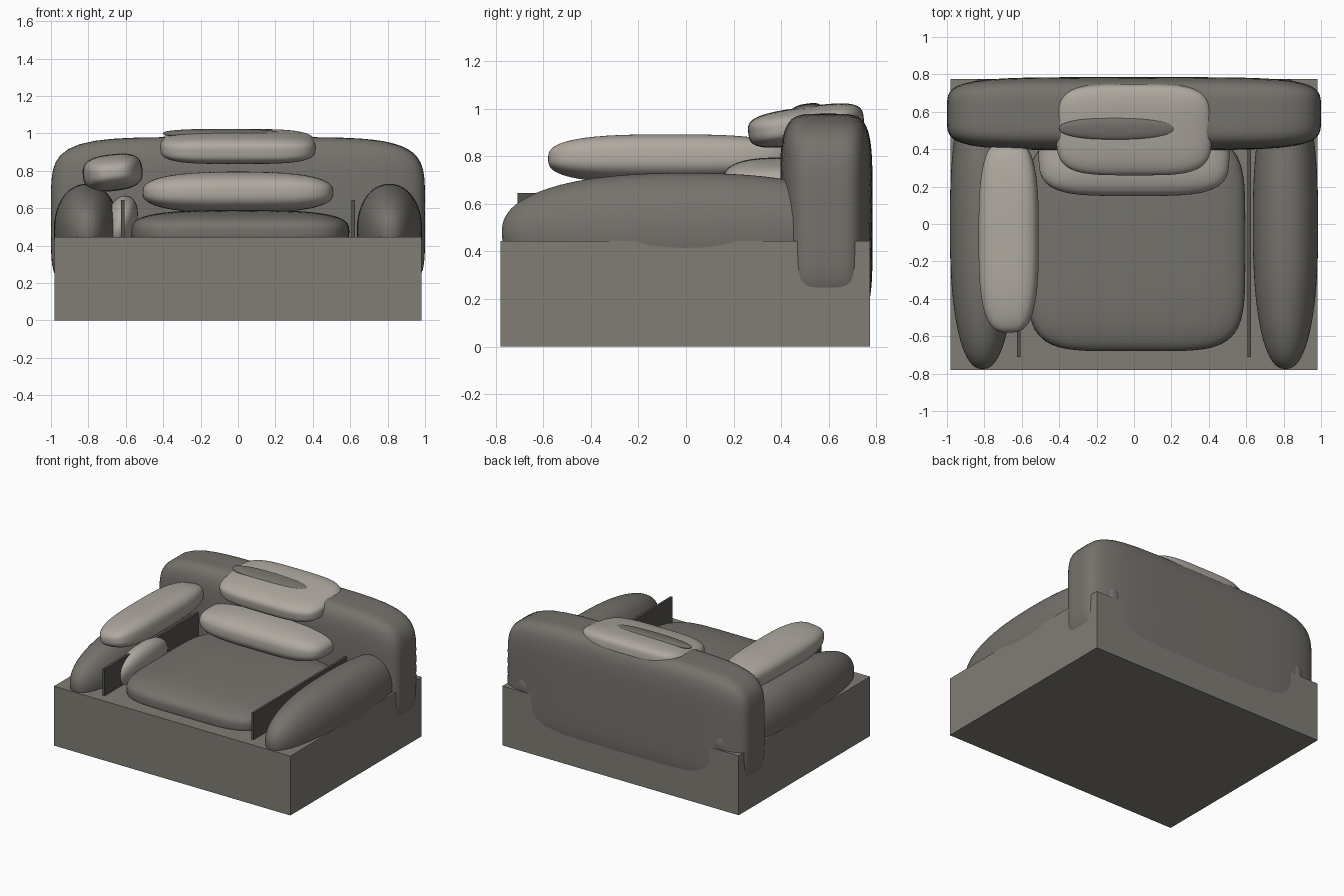
import bpy, bmesh, math
from mathutils import Matrix, Vector, Euler

if "Cube" in bpy.data.objects:
    bpy.data.objects.remove(bpy.data.objects["Cube"])


def mat(name, r, g, b):
    m = bpy.data.materials.new(name)
    m.diffuse_color = (r, g, b, 1)
    m.use_nodes = True
    m.node_tree.nodes["Principled BSDF"].inputs["Base Color"].default_value = m.diffuse_color
    return m


BASE = mat("base fabric", 0.215, 0.205, 0.175)
FABRIC = mat("grey upholstery", 0.18, 0.17, 0.15)
LIGHT = mat("light cushion", 0.43, 0.395, 0.35)
DARK = mat("dark panel", 0.09, 0.085, 0.075)


def finish(name, bm, material, smooth):
    me = bpy.data.meshes.new(name)
    bm.to_mesh(me)
    bm.free()
    for p in me.polygons:
        p.use_smooth = smooth
    me.materials.append(material)
    ob = bpy.data.objects.new(name, me)
    bpy.context.collection.objects.link(ob)
    return ob


def box(name, lo, hi, material):
    bm = bmesh.new()
    bmesh.ops.create_cube(bm, size=1)
    lo, hi = Vector(lo), Vector(hi)
    for v in bm.verts:
        v.co = Vector([(lo[i] + hi[i]) / 2 + v.co[i] * (hi[i] - lo[i]) for i in range(3)])
    return finish(name, bm, material, False)


def puff(name, center, half, material, outline=0.5, section=0.7, axis=2, rot=(0, 0, 0)):
    """Padded shape: rounded outline around the thin axis, softer section along it."""
    bm = bmesh.new()
    bmesh.ops.create_icosphere(bm, subdivisions=5, radius=1)
    a, b = [i for i in range(3) if i != axis]
    turn = Matrix.Translation(center) @ Euler([math.radians(r) for r in rot]).to_matrix().to_4x4()
    for v in bm.verts:
        d = v.co.normalized()
        flat = (abs(d[a]) ** (2 / outline) + abs(d[b]) ** (2 / outline)) ** (outline / section)
        r = (flat + abs(d[axis]) ** (2 / section)) ** (-section / 2)
        v.co = turn @ Vector([d[i] * r * half[i] for i in range(3)])
    return finish(name, bm, material, True)


# Base block
box("base", (-0.98, -0.78, 0), (0.98, 0.775, 0.445), BASE)

# Backrest and seat
puff("backrest", (0, 0.59, 0.54), (1.0, 0.195, 0.44), FABRIC, 0.36, 0.4, axis=1)
puff("seat_cushion", (0.01, -0.1, 0.475), (0.585, 0.58, 0.115), FABRIC, 0.4, 0.65)

# Padded arms with thin inner panels
for side, s in (("left", -1), ("right", 1)):
    puff(side + "_arm", (s * 0.81, 0, 0.48), (0.175, 0.775, 0.25), FABRIC, 0.95, 0.85, axis=1)
    xs = sorted((s * 0.608, s * 0.625))
    box(side + "_inner_panel", (xs[0], -0.71, 0.3), (xs[1], 0.43, 0.645), DARK)

# Loose light cushions
puff("lumbar_cushion", (0, 0.4, 0.685), (0.51, 0.25, 0.11), LIGHT, 0.5, 0.75)
puff("head_cushion", (0, 0.505, 0.93), (0.415, 0.245, 0.078), LIGHT, 0.5, 0.6, rot=(8, 0, 0))
puff("arm_cushion", (-0.67, -0.065, 0.79), (0.16, 0.515, 0.098), LIGHT, 0.65, 0.7, rot=(0, -7, 0))
puff("side_cushion", (-0.63, -0.25, 0.51), (0.085, 0.28, 0.16), LIGHT, 0.9, 0.9, rot=(0, 15, 0))

# Dark patch where the backrest shows through the head cushion
puff("head_cushion_gap", (-0.09, 0.51, 1.0), (0.31, 0.06, 0.022), FABRIC, 0.9, 0.8, rot=(8, 0, 0))
